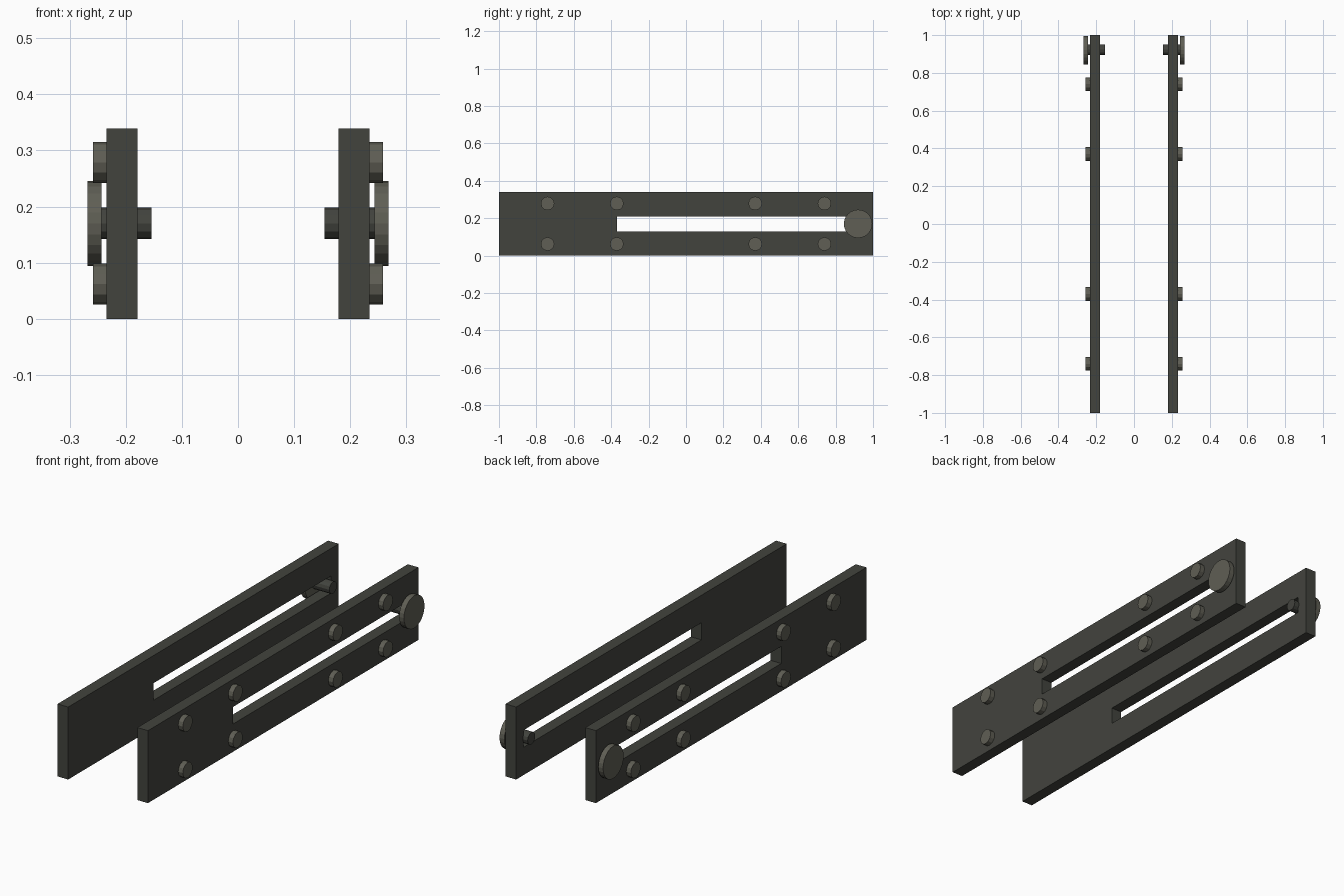
import bpy, bmesh
from math import pi

if "Cube" in bpy.data.objects:
    bpy.data.objects.remove(bpy.data.objects["Cube"])


def material(name, rgb):
    m = bpy.data.materials.new(name)
    m.diffuse_color = (*rgb, 1)
    m.use_nodes = True
    m.node_tree.nodes["Principled BSDF"].inputs["Base Color"].default_value = m.diffuse_color
    return m


dark = material("dark_steel", (0.055, 0.057, 0.048))
light = material("worn_steel", (0.115, 0.113, 0.09))


def finish(name, bm, mat):
    bmesh.ops.recalc_face_normals(bm, faces=bm.faces)
    me = bpy.data.meshes.new(name)
    bm.to_mesh(me)
    bm.free()
    me.materials.append(mat)
    ob = bpy.data.objects.new(name, me)
    bpy.context.collection.objects.link(ob)
    return ob


def cylinder(name, x0, x1, y, z, r, sides, mat):
    """Flat-sided cylinder lying along x."""
    bpy.ops.mesh.primitive_cylinder_add(
        vertices=sides, radius=r, depth=abs(x1 - x0),
        location=((x0 + x1) / 2, y, z), rotation=(0, pi / 2, 0))
    ob = bpy.context.object
    ob.name = name
    ob.data.materials.append(mat)


def slotted_plate(name, x0, x1):
    """Rectangular ring around the slot, extruded through the thickness."""
    outer = [(-1, 0), (1, 0), (1, 0.339), (-1, 0.339)]
    inner = [(-0.37, 0.13), (0.945, 0.13), (0.945, 0.21), (-0.37, 0.21)]
    bm = bmesh.new()
    o = [bm.verts.new((x0, y, z)) for y, z in outer]
    i = [bm.verts.new((x0, y, z)) for y, z in inner]
    for k in range(4):
        n = (k + 1) % 4
        bm.faces.new((o[k], o[n], i[n], i[k]))
    ext = bmesh.ops.extrude_face_region(bm, geom=bm.faces[:], use_keep_orig=True)
    moved = [g for g in ext["geom"] if isinstance(g, bmesh.types.BMVert)]
    bmesh.ops.translate(bm, verts=moved, vec=(x1 - x0, 0, 0))
    finish(name, bm, dark)


for side, s in (("left", -1), ("right", 1)):
    slotted_plate(side + "_slotted_plate", s * 0.179, s * 0.234)
    # Bolt heads in two rows on the outer face
    for y in (-0.74, -0.37, 0.37, 0.74):
        for z in (0.062, 0.279):
            cylinder(side + "_bolt_head", s * 0.230, s * 0.258, y, z, 0.0365, 12, light)
    # Sliding pin through the slot with its round cap
    cylinder(side + "_slot_pin", s * 0.154, s * 0.246, 0.923, 0.17, 0.028, 12, dark)
    cylinder(side + "_pin_cap", s * 0.243, s * 0.268, 0.92, 0.17, 0.076, 24, light)
